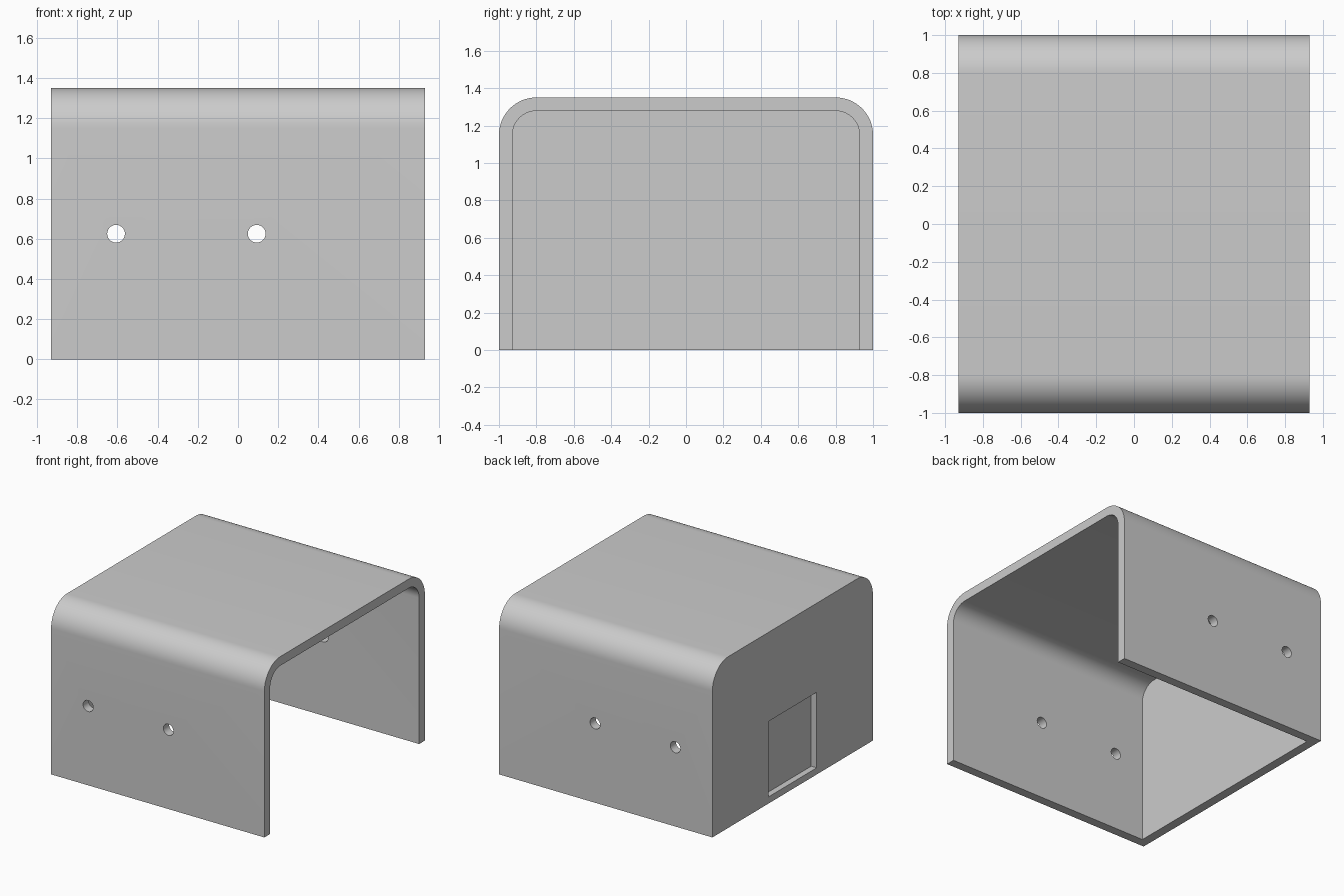
import bpy, bmesh
from math import pi, cos, sin, radians
from mathutils import Matrix

default = bpy.data.objects.get("Cube")
if default:
    bpy.data.objects.remove(default, do_unlink=True)

HALF_X, HALF_Y, HEIGHT = 0.93, 1.0, 1.35
WALL, RADIUS = 0.072, 0.2
STEPS = 16

grey = bpy.data.materials.new("plain grey")
grey.use_nodes = True
colour = (0.6, 0.6, 0.6, 1)
grey.diffuse_color = colour
grey.node_tree.nodes["Principled BSDF"].inputs["Base Color"].default_value = colour


def finish(name, bm):
    bmesh.ops.recalc_face_normals(bm, faces=bm.faces)
    mesh = bpy.data.meshes.new(name)
    bm.to_mesh(mesh)
    bm.free()
    mesh.materials.append(grey)
    obj = bpy.data.objects.new(name, mesh)
    bpy.context.collection.objects.link(obj)
    return obj


def arch(name, half, bottom, top, radius, x0, x1):
    """Arch profile with two rounded top corners, extruded along x."""
    points = [(-half, bottom), (half, bottom)]
    for side, start in ((1, 0), (-1, pi / 2)):
        for i in range(STEPS + 1):
            a = start + pi / 2 * i / STEPS
            points.append((side * (half - radius) + radius * cos(a),
                           top - radius + radius * sin(a)))
    bm = bmesh.new()
    face = bm.faces.new([bm.verts.new((x0, y, z)) for y, z in points])
    ext = bmesh.ops.extrude_face_region(bm, geom=[face])
    moved = [v for v in ext["geom"] if isinstance(v, bmesh.types.BMVert)]
    bmesh.ops.translate(bm, verts=moved, vec=(x1 - x0, 0, 0))
    return finish(name, bm)


# Outer body and the hollow, open below and at one end
cover = arch("cover", HALF_Y, 0, HEIGHT, RADIUS, -HALF_X, HALF_X)
cutters = [arch("hollow_cutter", HALF_Y - WALL, -0.3, HEIGHT - WALL,
                RADIUS - WALL, -HALF_X + WALL, HALF_X + 0.3)]

# Shallow square pocket in the closed end
bm = bmesh.new()
bmesh.ops.create_cube(bm, size=1, matrix=Matrix.Translation((-HALF_X, 0, 0.35))
                      @ Matrix.Diagonal((0.096, 0.6, 0.595, 1)))
cutters.append(finish("pocket_cutter", bm))

# Screw holes through both side walls
for x in (-0.607, 0.093):
    bm = bmesh.new()
    bmesh.ops.create_cone(bm, cap_ends=True, segments=48, radius1=0.044,
                          radius2=0.044, depth=2.6,
                          matrix=Matrix.Translation((x, 0, 0.625))
                          @ Matrix.Rotation(pi / 2, 4, "X"))
    cutters.append(finish("hole_cutter", bm))

# Cut everything and discard the cutters
bpy.ops.object.select_all(action="DESELECT")
bpy.context.view_layer.objects.active = cover
cover.select_set(True)
for cutter in cutters:
    cutter.hide_render = True
    mod = cover.modifiers.new(cutter.name, "BOOLEAN")
    mod.operation = "DIFFERENCE"
    mod.solver = "EXACT"
    mod.object = cutter
    bpy.ops.object.modifier_apply(modifier=mod.name)
    bpy.data.objects.remove(cutter, do_unlink=True)

bpy.ops.object.shade_smooth_by_angle(angle=radians(30))
